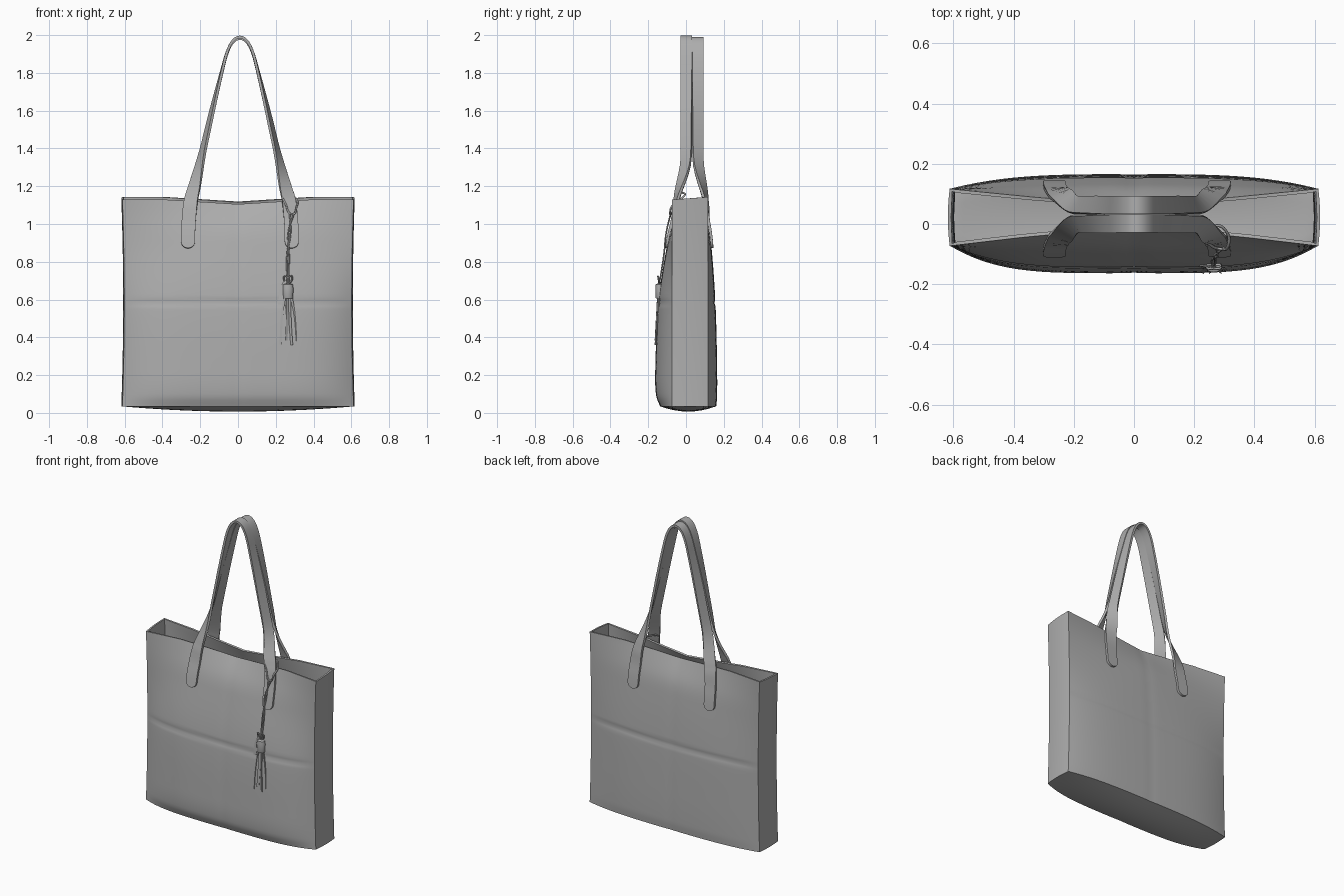
import bpy, bmesh, math, random
from mathutils import Vector

if "Cube" in bpy.data.objects:
    bpy.data.objects.remove(bpy.data.objects["Cube"])

random.seed(4)
Z0, ZTOP = 0.035, 1.136


def smooth(a, b, v):
    t = min(1, max(0, (v - a) / (b - a)))
    return t * t * (3 - 2 * t)


def hermite(keys, t):
    """Smooth interpolation through (t, value) keys."""
    t = min(keys[-1][0], max(keys[0][0], t))
    i = next(k for k in range(len(keys) - 1) if t <= keys[k + 1][0])

    def slope(k):
        a, b = keys[max(0, k - 1)], keys[min(len(keys) - 1, k + 1)]
        return (b[1] - a[1]) / (b[0] - a[0])
    (t0, v0), (t1, v1) = keys[i], keys[i + 1]
    h, s = t1 - t0, (t - t0) / (t1 - t0)
    return ((2*s**3 - 3*s**2 + 1) * v0 + (s**3 - 2*s**2 + s) * h * slope(i)
            + (3*s**2 - 2*s**3) * v1 + (s**3 - s**2) * h * slope(i + 1))


FRONT = [(.035, -.137), (.09, -.158), (.22, -.163), (.6, -.145), (.9, -.098), (1.0, -.07), (1.14, 0)]
BACK = [(.035, .16), (.09, .165), (.3, .164), (.6, .155), (.9, .133), (1.0, .115), (1.14, .06)]


def panel_y(side, u, z):
    """Depth of the front (-1) or back (1) panel; u runs -1..1 across the bag."""
    edge = -.073 if side < 0 else .117
    mid = hermite(FRONT if side < 0 else BACK, z)
    low = 4.2 if side < 0 else 3.4
    power = low - (low - 1.1) * smooth(.5, 1.14, z)
    crease = .006 * math.exp(-((z - .585) / .012) ** 2) + .002 * math.exp(-(u / .05) ** 2)
    return edge + (mid - edge) * (1 - abs(u) ** power) - side * crease * (1 - u**8)


def body_point(u, v, t):
    top = ZTOP + .007 * v - .024 * max(0, 1 - abs(u) * 1.6)
    z = Z0 + t * (top - Z0)
    x = u * (.602 + .01 * (2 * t - 1) ** 2 + .006 * (1 - v * v))
    f, b = panel_y(-1, u, z), panel_y(1, u, z)
    if t == 0:
        z -= .028 * (1 - v * v) * (1 - u * u)
    return Vector((x, f + (b - f) * (v + 1) / 2, z))


# Mid-grey leather
leather = bpy.data.materials.new("leather")
leather.diffuse_color = (.42, .42, .42, 1)
leather.use_nodes = True
leather.node_tree.nodes["Principled BSDF"].inputs["Base Color"].default_value = leather.diffuse_color


def finish(name, bm):
    bmesh.ops.recalc_face_normals(bm, faces=bm.faces)
    me = bpy.data.meshes.new(name)
    bm.to_mesh(me)
    bm.free()
    me.materials.append(leather)
    ob = bpy.data.objects.new(name, me)
    bpy.context.collection.objects.link(ob)
    return ob


def add_grid(bm, fn, n, m):
    vs = [[bm.verts.new(fn(i / n, j / m)) for j in range(m + 1)] for i in range(n + 1)]
    for i in range(n):
        for j in range(m):
            bm.faces.new((vs[i][j], vs[i+1][j], vs[i+1][j+1], vs[i][j+1]))


def ribbon(name, rows):
    """Flat band from rows of (centre, width vector, thickness vector)."""
    bm = bmesh.new()
    rings = [[bm.verts.new(c + w * a + n * b) for a, b in ((-1, -1), (1, -1), (1, 1), (-1, 1))]
             for c, w, n in rows]
    for r, q in zip(rings, rings[1:]):
        for k in range(4):
            bm.faces.new((r[k], r[(k+1) % 4], q[(k+1) % 4], q[k]))
    bm.faces.new(rings[0])
    bm.faces.new(rings[-1])
    return finish(name, bm)


def tube(name, pts, radius, cyclic=False):
    cu = bpy.data.curves.new(name, 'CURVE')
    cu.dimensions, cu.bevel_depth, cu.bevel_resolution = '3D', radius, 2
    cu.resolution_u, cu.use_fill_caps = 5, True
    cu.materials.append(leather)
    sp = cu.splines.new('BEZIER')
    sp.bezier_points.add(len(pts) - 1)
    for bp, p in zip(sp.bezier_points, pts):
        bp.co, bp.handle_left_type, bp.handle_right_type = p, 'AUTO', 'AUTO'
    sp.use_cyclic_u = cyclic
    bpy.context.collection.objects.link(bpy.data.objects.new(name, cu))


# Bag shell: two panels, two gussets and the base, thickened inward
bm = bmesh.new()
for s in (-1, 1):
    add_grid(bm, lambda a, b: body_point(2*a - 1, s, b), 48, 66)
    add_grid(bm, lambda a, b: body_point(s, 2*a - 1, b), 8, 66)
add_grid(bm, lambda a, b: body_point(2*a - 1, 2*b - 1, 0), 48, 8)
bmesh.ops.remove_doubles(bm, verts=bm.verts, dist=.0005)
body = finish("bag_body", bm)
mod = body.modifiers.new("thickness", 'SOLIDIFY')
mod.thickness, mod.offset = .011, -1
bpy.context.view_layer.objects.active = body
bpy.ops.object.modifier_apply(modifier=mod.name)

# Straps: flat on the panel, twisting a quarter turn towards the arch
HALF = [(.275, .872), (.272, 1.0), (.26, 1.12), (.24, 1.2), (.193, 1.4), (.147, 1.6),
        (.098, 1.8), (.068, 1.91), (.037, 1.97), (0, 1.99)]
ARCH = [(-x, z) for x, z in HALF] + HALF[-2::-1]
XK = [(i, p[0]) for i, p in enumerate(ARCH)]
ZK = [(i, p[1]) for i, p in enumerate(ARCH)]


def strap_point(side, t):
    x, z = hermite(XK, t) + .01, hermite(ZK, t)
    on_panel = panel_y(side, x / .61, min(z, 1.13)) + side * .007
    on_panel += side * .012 * smooth(1.0, 1.13, z)
    b = smooth(1.1, 1.36, z)
    inner = .001 if side < 0 else .063
    return Vector((x, on_panel * (1 - b) + inner * b, z - (side > 0) * .008 * smooth(1.6, 2, z)))


def make_strap(name, side):
    last = len(ARCH) - 1
    cap = [.28 * (1 - math.cos(k * math.pi / 14)) for k in range(8)]
    ts = cap + [.28 + (last - .56) * k / 90 for k in range(1, 90)] + [last - c for c in cap[::-1]]
    rows = []
    for t in ts:
        p = strap_point(side, t)
        tan = (strap_point(side, t + .03) - strap_point(side, t - .03)).normalized()
        a = math.pi / 2 * (.75 * smooth(1.0, 1.45, p.z) + .25 * smooth(1.4, 1.97, p.z))
        w = Vector((math.cos(a) * (1 if t < last / 2 else -1), side * math.sin(a), 0))
        w = (w - tan * w.dot(tan)).normalized()
        e = min(1, min(t, last - t) / .28)
        width = (.037 - .007 * smooth(1.05, 1.4, p.z)) * max(.12, math.sqrt(1 - (1 - e) ** 2))
        rows.append((p, w * width, tan.cross(w) * .007))
    ribbon(name, rows)


make_strap("front_strap", -1)
make_strap("back_strap", 1)

# Tassel hung from the right front strap
TX, TY = .265, -.142


def front(x, z, out=.02):
    return Vector((x, panel_y(-1, x / .61, z) - out, z))


tube("tassel_loop", [front(.29, 1.05, .026), front(.25, 1.11, .03), Vector((.235, -.05, 1.155)),
                     Vector((.27, -.006, 1.16)), Vector((.31, -.03, 1.13)), front(.31, 1.09, .03)],
     .005, True)
for s in (-1, 1):
    tube("tassel_cord", [front(.285 + s*.012, 1.06, .026), front(.272 - s*.006, .95, .022),
                         front(.265 + s*.005, .84, .012), Vector((TX + s*.003, TY, .68))], .004)
    tube("tassel_bow", [Vector((TX, TY, .69)), Vector((TX + s*.016, TY - .006, .725)),
                        Vector((TX + s*.019, TY, .70))], .004, True)

bm = bmesh.new()
prof = [(.012, .685), (.026, .68), (.028, .66), (.027, .61), (.024, .605)]
add_grid(bm, lambda a, b: Vector((TX + prof[round(b*4)][0] * math.cos(a * math.tau),
                                  TY + .7 * prof[round(b*4)][0] * math.sin(a * math.tau),
                                  prof[round(b*4)][1])), 16, 4)
bmesh.ops.remove_doubles(bm, verts=bm.verts, dist=.0005)
bmesh.ops.holes_fill(bm, edges=bm.edges)
finish("tassel_cap", bm)

for k in range(9):
    x_end = (k - 4) * .0098
    depth = (-.009, .004, -.002)[k % 3]
    end, sway = random.uniform(.355, .385), random.uniform(-.005, .005)
    rows = []
    for j in range(7):
        f = j / 6
        x = TX + x_end * (.4 + .6 * f ** .7) + sway * math.sin(f * math.pi)
        rows.append((Vector((x, TY + depth * (.5 + f) - .004 * f, .62 + (end - .62) * f)),
                     Vector((.0062, (k % 2 - .5) * .008, 0)), Vector((0, .0025, 0))))
    ribbon("tassel_strand", rows)

# Small leather tag beside the cap
ribbon("tassel_tag", [(Vector((TX + dx, TY, z)), Vector((w, -w * .3, 0)), Vector((0, .003, 0)))
                      for dx, z, w in ((-.015, .70, .007), (-.03, .66, .015), (-.045, .575, .014))])

# Smooth shading with crisp edges
bpy.ops.object.select_all(action='DESELECT')
for ob in bpy.data.objects:
    if ob.type == 'MESH':
        ob.select_set(True)
        bpy.context.view_layer.objects.active = ob
bpy.ops.object.shade_smooth_by_angle(angle=math.radians(35))
